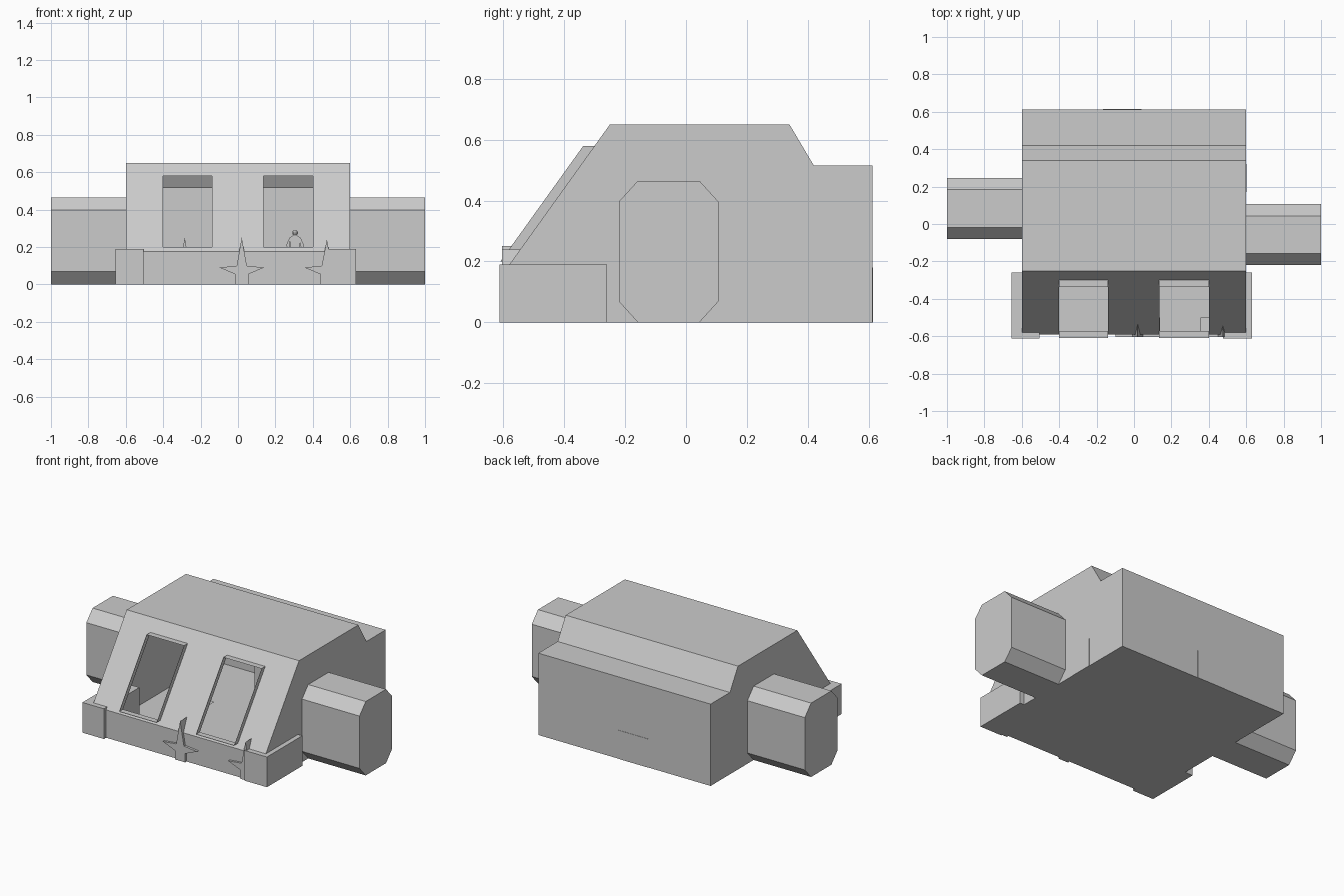
import bpy, bmesh, math

if "Cube" in bpy.data.objects:
    bpy.data.objects.remove(bpy.data.objects["Cube"])

grey = bpy.data.materials.new("plain_grey")
grey.diffuse_color = (0.6, 0.6, 0.6, 1)
grey.use_nodes = True
grey.node_tree.nodes["Principled BSDF"].inputs["Base Color"].default_value = grey.diffuse_color


def finish(name, bm, recalc=True):
    bmesh.ops.remove_doubles(bm, verts=bm.verts, dist=1e-5)
    if recalc:
        bmesh.ops.recalc_face_normals(bm, faces=bm.faces)
    mesh = bpy.data.meshes.new(name)
    bm.to_mesh(mesh)
    bm.free()
    mesh.materials.append(grey)
    ob = bpy.data.objects.new(name, mesh)
    bpy.context.collection.objects.link(ob)
    return ob


def face(bm, pts):
    return bm.faces.new([bm.verts.new(p) for p in pts])


def prism(name, a, b, place):
    """Extrude a closed outline between two depths; place maps (u, v, depth) to xyz."""
    def build(outline):
        bm = bmesh.new()
        lo = [bm.verts.new(place(u, v, a)) for u, v in outline]
        hi = [bm.verts.new(place(u, v, b)) for u, v in outline]
        bm.faces.new(lo)
        bm.faces.new(hi[::-1])
        n = len(lo)
        for i in range(n):
            j = (i + 1) % n
            bm.faces.new((lo[i], hi[i], hi[j], lo[j]))
        return finish(name, bm)
    return build


def along_x(u, v, d):
    return (d, u, v)


def along_y(u, v, d):
    return (u, d, v)


def box(name, x0, x1, y0, y1, z0, z1):
    return prism(name, y0, y1, along_y)([(x0, z0), (x1, z0), (x1, z1), (x0, z1)])


# Hollow body shell with a sloped front that has two window openings
W = 0.6


def slope_y(z):
    return -0.25 - (0.65 - z) * 0.33 / 0.46


xs = [-W, -0.40, -0.14, 0.135, 0.40, W]
zs = [0.175, 0.20, 0.58, 0.65]
profile = [(slope_y(0.175), 0), (0.612, 0), (0.612, 0.515), (0.42, 0.515),
           (0.34, 0.65), (-0.25, 0.65), (slope_y(0.175), 0.175)]
bm = bmesh.new()
for x in (-W, W):
    face(bm, [(x, y, z) for y, z in profile])
for i, (y0, z0) in enumerate(profile):
    y1, z1 = profile[(i + 1) % len(profile)]
    if i != 5:
        face(bm, [(-W, y0, z0), (W, y0, z0), (W, y1, z1), (-W, y1, z1)])
for i in range(5):
    for k in range(3):
        if k == 1 and i in (1, 3):
            continue
        z0, z1 = zs[k], zs[k + 1]
        face(bm, [(xs[i], slope_y(z0), z0), (xs[i + 1], slope_y(z0), z0),
                  (xs[i + 1], slope_y(z1), z1), (xs[i], slope_y(z1), z1)])
finish("body_shell", bm)

# Thin window surrounds standing forward of the slope
for name, x0, x1 in (("left_window_surround", -0.40, -0.14),
                     ("right_window_surround", 0.135, 0.40)):
    bm = bmesh.new()
    ring = [(x0, 0.2), (x1, 0.2), (x1, 0.58), (x0, 0.58)]
    for i, (xa, za) in enumerate(ring):
        xb, zb = ring[(i + 1) % 4]
        face(bm, [(xa, slope_y(za), za), (xb, slope_y(zb), zb),
                  (xb, slope_y(zb) - 0.037, zb), (xa, slope_y(za) - 0.037, za)])
    finish(name, bm)

# Eight-sided side modules, set at different depths
for name, xa, xb, y0 in (("left_module", -1.0, -W, -0.08),
                         ("right_module", W, 1.0, -0.22)):
    y1 = y0 + 0.326
    c = 0.062
    prism(name, xa, xb, along_x)([
        (y0 + c, 0), (y1 - c, 0), (y1, 0.068), (y1, 0.397),
        (y1 - c, 0.465), (y0 + c, 0.465), (y0, 0.397), (y0, 0.068)])

# Low blocks at the front corners and against the inner walls
box("left_corner_block", -0.655, -0.505, -0.612, -0.26, 0, 0.19)
box("right_corner_block", 0.475, 0.63, -0.612, -0.26, 0, 0.19)
box("back_block", -0.165, 0.04, 0.40, 0.614, 0, 0.18)
box("side_block", 0.40, 0.602, 0.17, 0.32, 0, 0.18)

# Star shaped ornaments on the front and one indoors
for name, x, ya, yb, h in (("middle_star", 0.02, -0.605, -0.5, 0.25),
                           ("right_star", 0.475, -0.605, -0.5, 0.24),
                           ("inner_star", -0.285, -0.1, 0.0, 0.25)):
    half = [(0.035, 0), (0.035, 0.055), (0.12, 0.09), (0.027, 0.10)]
    outline = ([(x + u, v) for u, v in half] + [(x, h)]
               + [(x - u, v) for u, v in half[::-1]])
    prism(name, ya, yb, along_y)(outline)

# Small seated figure seen through the right window
px, py = 0.305, 0.0
bm = bmesh.new()
bmesh.ops.create_uvsphere(bm, u_segments=10, v_segments=8, radius=0.016)
bmesh.ops.translate(bm, verts=bm.verts, vec=(px, py, 0.276))
finish("figure_head", bm)
prism("figure_torso", py - 0.016, py + 0.016, along_y)([
    (px - 0.02, 0.12), (px + 0.02, 0.12), (px + 0.03, 0.25),
    (px + 0.008, 0.264), (px - 0.008, 0.264), (px - 0.03, 0.25)])
for side, s in (("left", -1), ("right", 1)):
    prism(side + "_figure_arm", py - 0.01, py + 0.01, along_y)([
        (px + s * 0.03, 0.25), (px + s * 0.045, 0.215),
        (px + s * 0.042, 0.16), (px + s * 0.032, 0.16), (px + s * 0.03, 0.215)])
    xa = px + s * 0.013
    box(side + "_figure_leg", xa - 0.01, xa + 0.01, py - 0.012, py + 0.012, 0, 0.125)
